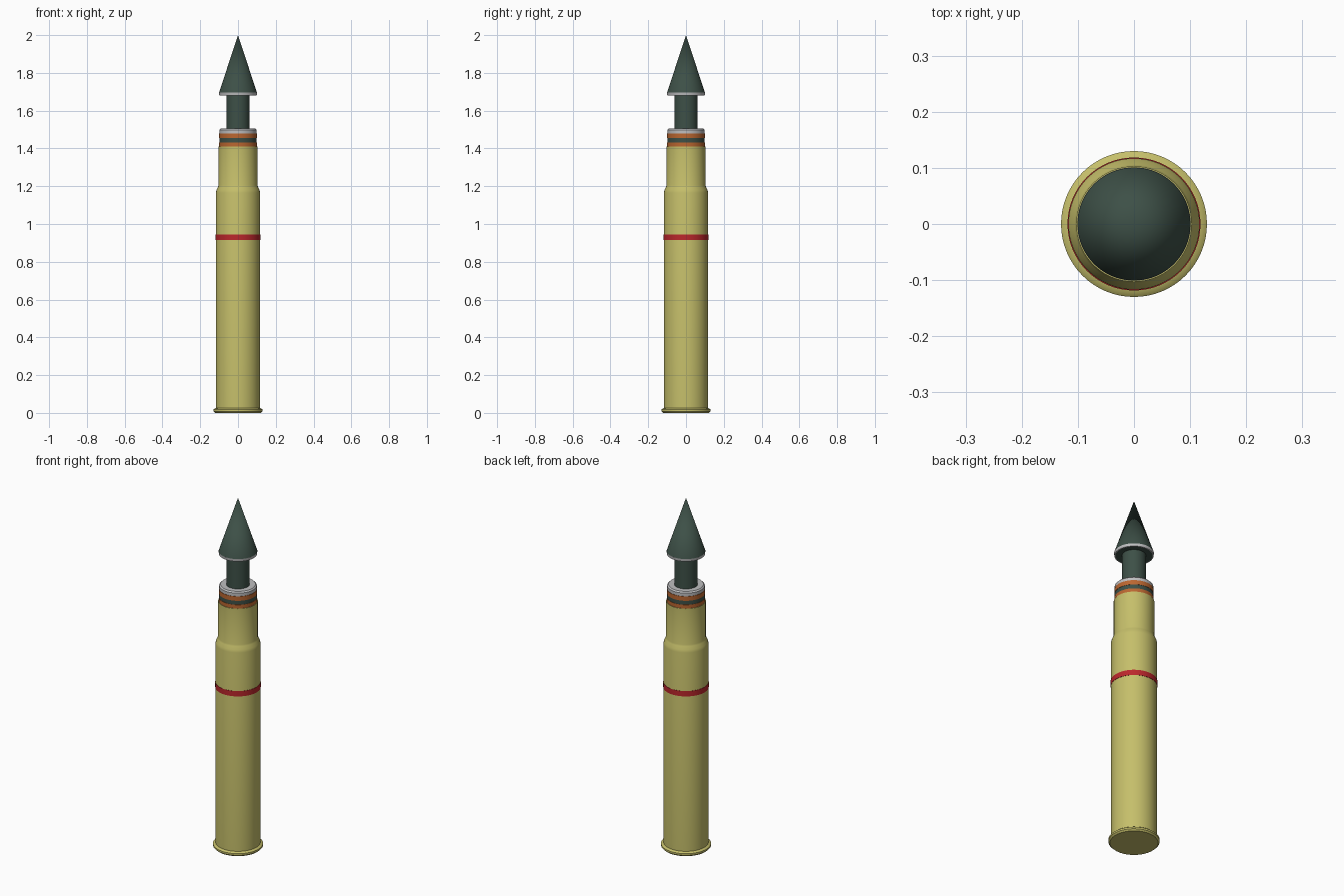
import bpy, bmesh, math

if "Cube" in bpy.data.objects:
    bpy.data.objects.remove(bpy.data.objects["Cube"])

SIDES = 64


def material(name, rgb):
    m = bpy.data.materials.new(name)
    m.diffuse_color = (*rgb, 1.0)
    m.use_nodes = True
    m.node_tree.nodes["Principled BSDF"].inputs["Base Color"].default_value = m.diffuse_color
    return m


brass = material("brass", (0.56, 0.52, 0.145))
green = material("dark_green", (0.047, 0.080, 0.063))
red = material("red", (0.50, 0.020, 0.025))
orange = material("copper_orange", (0.50, 0.135, 0.030))
silver = material("silver", (0.52, 0.52, 0.53))


def lathe(name, profile, mat):
    """Revolve (radius, z) points, listed bottom to top, about the z axis."""
    bm = bmesh.new()
    rings = []
    for r, z in profile:
        if r == 0:
            rings.append([bm.verts.new((0, 0, z))] * SIDES)
        else:
            rings.append([bm.verts.new((r * math.cos(2 * math.pi * i / SIDES),
                                        r * math.sin(2 * math.pi * i / SIDES), z))
                          for i in range(SIDES)])
    for low, high in zip(rings, rings[1:]):
        for i in range(SIDES):
            j = (i + 1) % SIDES
            corners = []
            for v in (low[i], low[j], high[j], high[i]):
                if v not in corners:
                    corners.append(v)
            bm.faces.new(corners)
    bmesh.ops.recalc_face_normals(bm, faces=bm.faces)
    mesh = bpy.data.meshes.new(name)
    bm.to_mesh(mesh)
    bm.free()
    mesh.materials.append(mat)
    obj = bpy.data.objects.new(name, mesh)
    bpy.context.collection.objects.link(obj)
    bpy.ops.object.select_all(action='DESELECT')
    obj.select_set(True)
    bpy.context.view_layer.objects.active = obj
    bpy.ops.object.shade_smooth_by_angle(angle=math.radians(25))
    return obj


def ring(name, r, z0, z1, mat):
    return lathe(name, [(0, z0), (r, z0), (r, z1), (0, z1)], mat)


# Cartridge case with rim, shoulder and neck
lathe("case", [(0, 0), (0.122, 0), (0.130, 0.008), (0.130, 0.018), (0.124, 0.023),
               (0.117, 0.025), (0.117, 1.165), (0.114, 1.180), (0.106, 1.196),
               (0.103, 1.205), (0.103, 1.411), (0, 1.411)], brass)

# Painted stripe around the case
lathe("case_stripe", [(0.1165, 0.915), (0.1185, 0.915), (0.1185, 0.945), (0.1165, 0.945)], red)

# Driving bands above the neck
ring("lower_band", 0.100, 1.409, 1.432, orange)
ring("middle_band", 0.0985, 1.430, 1.457, green)
ring("upper_band", 0.100, 1.455, 1.480, orange)

# Collar around the shaft
lathe("collar", [(0, 1.478), (0.098, 1.478), (0.098, 1.498), (0.091, 1.505), (0, 1.505)], silver)

# Shaft and pointed nose
ring("shaft", 0.061, 1.49, 1.70, green)
lathe("nose_rim", [(0.094, 1.680), (0.099, 1.680), (0.101, 1.695), (0.094, 1.695)], silver)
lathe("nose_cone", [(0, 1.681), (0.096, 1.681), (0.1005, 1.695), (0, 2.0)], green)
